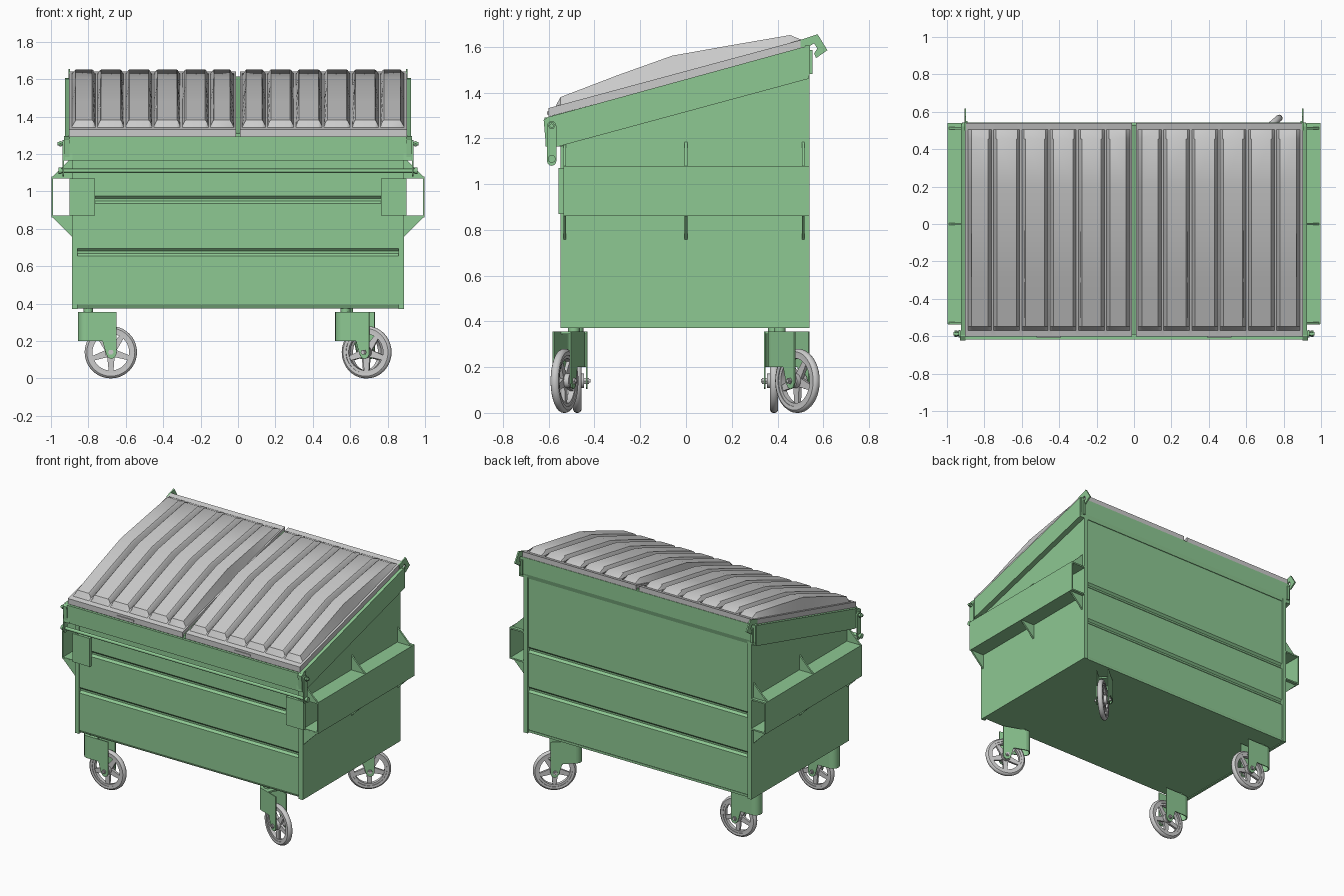
import bpy, bmesh
from math import sin, cos, pi, radians
from mathutils import Matrix, Vector

if "Cube" in bpy.data.objects:
    bpy.data.objects.remove(bpy.data.objects["Cube"])

GREEN = bpy.data.materials.new("green_paint")
GREEN.diffuse_color = (0.27, 0.58, 0.29, 1)
GREEN.use_nodes = True
GREEN.node_tree.nodes["Principled BSDF"].inputs["Base Color"].default_value = GREEN.diffuse_color


def finish(name, bm, mat=None, smooth=False, mtx=None):
    bmesh.ops.recalc_face_normals(bm, faces=bm.faces)
    me = bpy.data.meshes.new(name)
    bm.to_mesh(me)
    bm.free()
    ob = bpy.data.objects.new(name, me)
    bpy.context.collection.objects.link(ob)
    if mat:
        me.materials.append(mat)
    if mtx:
        ob.matrix_world = mtx
    if smooth:
        bpy.ops.object.select_all(action='DESELECT')
        ob.select_set(True)
        bpy.context.view_layer.objects.active = ob
        bpy.ops.object.shade_smooth_by_angle(angle=radians(35))
    return ob


def prism(name, pts, axis, lo, hi, mat=GREEN, mtx=None, smooth=False):
    """Extrude a 2D outline along an axis: x takes (y,z), y takes (x,z), z takes (x,y)."""
    place = {'x': lambda a, b, t: (t, a, b), 'y': lambda a, b, t: (a, t, b),
             'z': lambda a, b, t: (a, b, t)}[axis]
    bm = bmesh.new()
    r0 = [bm.verts.new(place(a, b, lo)) for a, b in pts]
    r1 = [bm.verts.new(place(a, b, hi)) for a, b in pts]
    bm.faces.new(r0)
    bm.faces.new(r1)
    n = len(pts)
    for i in range(n):
        j = (i + 1) % n
        bm.faces.new((r0[i], r0[j], r1[j], r1[i]))
    return finish(name, bm, mat, smooth, mtx)


def box(name, x, y, z, mat=GREEN, mtx=None):
    return prism(name, [(x[0], y[0]), (x[1], y[0]), (x[1], y[1]), (x[0], y[1])], 'z', *z, mat, mtx)


def circle(cx, cy, r, n=20):
    return [(cx + r * cos(2 * pi * i / n), cy + r * sin(2 * pi * i / n)) for i in range(n)]


def rod(name, axis, c, r, lo, hi, mat=GREEN, mtx=None, n=20):
    return prism(name, circle(*c, r, n), axis, lo, hi, mat, mtx, True)


# Front and back sheets with two pressed creases
sheet = [(0.01, 0.375), (0, 0.395)]
for c in (0.675, 0.955):
    sheet += [(0, c - 0.02), (0.014, c - 0.006), (0.014, c + 0.006), (0, c + 0.02)]
for name, y0, s, top in (("front_sheet", -0.54, 1, 1.28), ("back_sheet", 0.53, -1, 1.59)):
    pts = [(y0 + s * d, z) for d, z in sheet] + [(y0, top), (y0 + s * 0.02, top), (y0 + s * 0.02, 0.375)]
    prism(name, pts, 'x', -0.875, 0.875)
box("floor", (-0.875, 0.875), (-0.53, 0.53), (0.375, 0.39))

# Top rims
box("front_rail", (-0.905, 0.905), (-0.612, -0.54), (1.165, 1.285))
box("front_rail_lip", (-0.9, 0.9), (-0.618, -0.60), (1.275, 1.292))
prism("back_rim", [(0.52, 1.46), (0.535, 1.46), (0.543, 1.49), (0.543, 1.605), (0.52, 1.605)], 'x', -0.92, 0.92)
prism("centre_beam", [(-0.59, 1.25), (0.53, 1.57), (0.53, 1.615), (-0.59, 1.31)], 'x', -0.014, 0.014)
rod("lock_bar", 'x', (-0.587, 1.11), 0.011, -0.955, 0.955)

for s, side in ((1, "right"), (-1, "left")):
    X = lambda a, b: sorted((s * a, s * b))
    # Side sheet, corner flanges and sloped side rim
    prism(side + "_sheet", [(-0.545, 0.37), (0.54, 0.37), (0.54, 1.6), (-0.545, 1.295)], 'x', *X(0.87, 0.887))
    box(side + "_front_flange", X(0.857, 0.886), (-0.548, -0.53), (0.37, 1.17))
    box(side + "_back_flange", X(0.857, 0.886), (0.52, 0.54), (0.37, 1.5))
    prism(side + "_rim", [(-0.555, 1.165), (0.535, 1.46), (0.535, 1.605), (-0.605, 1.292), (-0.615, 1.165)],
          'x', *X(0.885, 0.925))
    # Fork pocket: open channel with gussets
    prism(side + "_fork_pocket",
          [(s * x, z) for x, z in ((0.88, 0.86), (0.998, 0.86), (0.998, 1.08), (0.88, 1.08), (0.88, 1.07),
                                   (0.99, 1.07), (0.99, 0.87), (0.88, 0.87))], 'y', -0.535, 0.54)
    for y in (-0.53, 0.0, 0.512):
        for part, z0, z1 in (("upper", 1.075, 1.19), ("lower", 0.865, 0.75)):
            prism(f"{side}_{part}_gusset", [(s * 0.88, z0), (s * 0.995, z0), (s * 0.88, z1)],
                  'y', y - 0.006, y + 0.006)
    box(side + "_front_pad", X(0.765, 0.9), (-0.558, -0.535), (0.87, 1.07))
    # Rear hinge hook
    prism(side + "_hinge_hook", [(0.5, 1.60), (0.5, 1.63), (0.575, 1.655), (0.618, 1.585), (0.568, 1.55),
                                 (0.56, 1.572), (0.574, 1.592), (0.56, 1.615), (0.535, 1.60)],
          'x', *X(0.897, 0.907))
    box(side + "_hinge_plate", X(0.89, 0.905), (0.53, 0.552), (1.48, 1.585))
    # Front latch hardware
    prism(side + "_rail_end", [(-0.612, 1.165), (-0.57, 1.165), (-0.57, 1.295), (-0.6, 1.295), (-0.622, 1.28)],
          'x', *X(0.9, 0.93))
    prism(side + "_latch_arm", circle(-0.587, 1.255, 0.02)[:11] + circle(-0.587, 1.1, 0.02)[10:] + [(-0.567, 1.1)],
          'x', *X(0.93, 0.938))
    rod(side + "_latch_bolt", 'x', (-0.587, 1.255), 0.009, *X(0.92, 0.965))
    rod(side + "_latch_bolt_head", 'x', (-0.587, 1.255), 0.016, *X(0.945, 0.955), n=6)
    rod(side + "_bar_end", 'x', (-0.587, 1.11), 0.017, *X(0.945, 0.96))


# Lids: a sloped sheet with raised panels split by narrow grooves
def base(y):
    return 1.335 + 0.27 * (y + 0.59)


def lid(name, s):
    cols = [(0.012, -1), (0.012, 0), (0.022, 0), (0.042, 1)]
    for i in range(5):
        c = 0.152 + 0.151 * i
        cols += [(c - 0.024, 1), (c - 0.018, 0.9), (c - 0.006, 0.12), (c + 0.006, 0.12), (c + 0.018, 0.9), (c + 0.024, 1)]
    cols += [(0.868, 1), (0.888, 0), (0.903, 0), (0.903, -1)]
    rows = [(-0.602, -1), (-0.602, 0), (-0.57, 0), (-0.548, 0.034), (-0.30, 0.062), (-0.06, 0.083),
            (0.20, 0.059), (0.455, 0.034), (0.505, 0), (0.54, 0), (0.54, -1)]
    bm = bmesh.new()
    grid = []
    for y, rise in rows:
        grid.append([bm.verts.new((s * x, y, base(y) + (-0.038 if min(f, rise) < 0 else f * rise)))
                     for x, f in cols])
    for a, b in zip(grid, grid[1:]):
        for i in range(len(cols) - 1):
            bm.faces.new((a[i], a[i + 1], b[i + 1], b[i]))
    bmesh.ops.remove_doubles(bm, verts=bm.verts, dist=1e-5)
    bmesh.ops.holes_fill(bm, edges=[e for e in bm.edges if e.is_boundary])
    finish(name, bm, None, True)
    box(name + "_grip", sorted((s * 0.39, s * 0.52)), (-0.608, -0.6), (1.305, 1.317), None)


lid("right_lid", 1)
lid("left_lid", -1)


# Swivel casters, built at the pivot with the wheel trailing along +x
def ring(name, profile, mtx, n=40):
    bm = bmesh.new()
    loops = [[bm.verts.new((0.12 + r * cos(2 * pi * i / n), y, 0.14 + r * sin(2 * pi * i / n)))
              for r, y in profile] for i in range(n)]
    m = len(profile)
    for i in range(n):
        a, b = loops[i], loops[(i + 1) % n]
        for j in range(m):
            bm.faces.new((a[j], a[(j + 1) % m], b[(j + 1) % m], b[j]))
    finish(name, bm, None, True, mtx)


def caster(name, x, y, angle):
    m = Matrix.Translation((x, y, 0)) @ Matrix.Rotation(radians(angle), 4, 'Z')
    arc = lambda r: [(-0.012 + r * cos(t), r * sin(t)) for t in (pi / 2 + pi * i / 12 for i in range(13))]
    outer, inner = arc(0.044), arc(0.037)
    prism(name + "_fork_back", outer + inner[::-1], 'z', 0.2, 0.355, GREEN, m, True)
    prism(name + "_fork_top", outer + [(0.06, -0.044), (0.06, 0.044)], 'z', 0.345, 0.356, GREEN, m)
    leg = [(-0.012, 0.356), (0.15, 0.356), (0.15, 0.13), (0.142, 0.112), (0.125, 0.104), (0.107, 0.11),
           (0.095, 0.13), (0.075, 0.2), (-0.012, 0.2)]
    for k in (-1, 1):
        prism(name + "_fork_leg", leg, 'y', *sorted((k * 0.037, k * 0.044)), GREEN, m)
    rod(name + "_stem", 'z', (0, 0), 0.026, 0.35, 0.38, GREEN, m)
    # Wheel: tyre, rim, five spokes, hub and axle
    ring(name + "_tyre", [(0.112, -0.017), (0.128, -0.018), (0.136, -0.013), (0.14, -0.005), (0.14, 0.005),
                          (0.136, 0.013), (0.128, 0.018), (0.112, 0.017)], m)
    ring(name + "_rim", [(0.098, -0.013), (0.113, -0.013), (0.113, 0.013), (0.098, 0.013)], m)
    for i in range(5):
        ms = m @ Matrix.Translation((0.12, 0, 0.14)) @ Matrix.Rotation(2 * pi * i / 5 + 0.3, 4, 'Y')
        prism(name + "_spoke", [(0.02, -0.02), (0.1, -0.013), (0.1, 0.013), (0.02, 0.02)], 'y', -0.008, 0.008, None, ms)
    rod(name + "_hub", 'y', (0.12, 0.14), 0.032, -0.03, 0.03, None, m)
    rod(name + "_axle", 'y', (0.12, 0.14), 0.008, -0.058, 0.058, None, m)
    rod(name + "_axle_nut", 'y', (0.12, 0.14), 0.015, -0.052, 0.052, None, m, 6)


caster("front_left_caster", -0.80, -0.475, 0)
caster("back_left_caster", -0.80, 0.385, 0)
caster("front_right_caster", 0.575, -0.49, -20)
caster("back_right_caster", 0.59, 0.41, 40)
